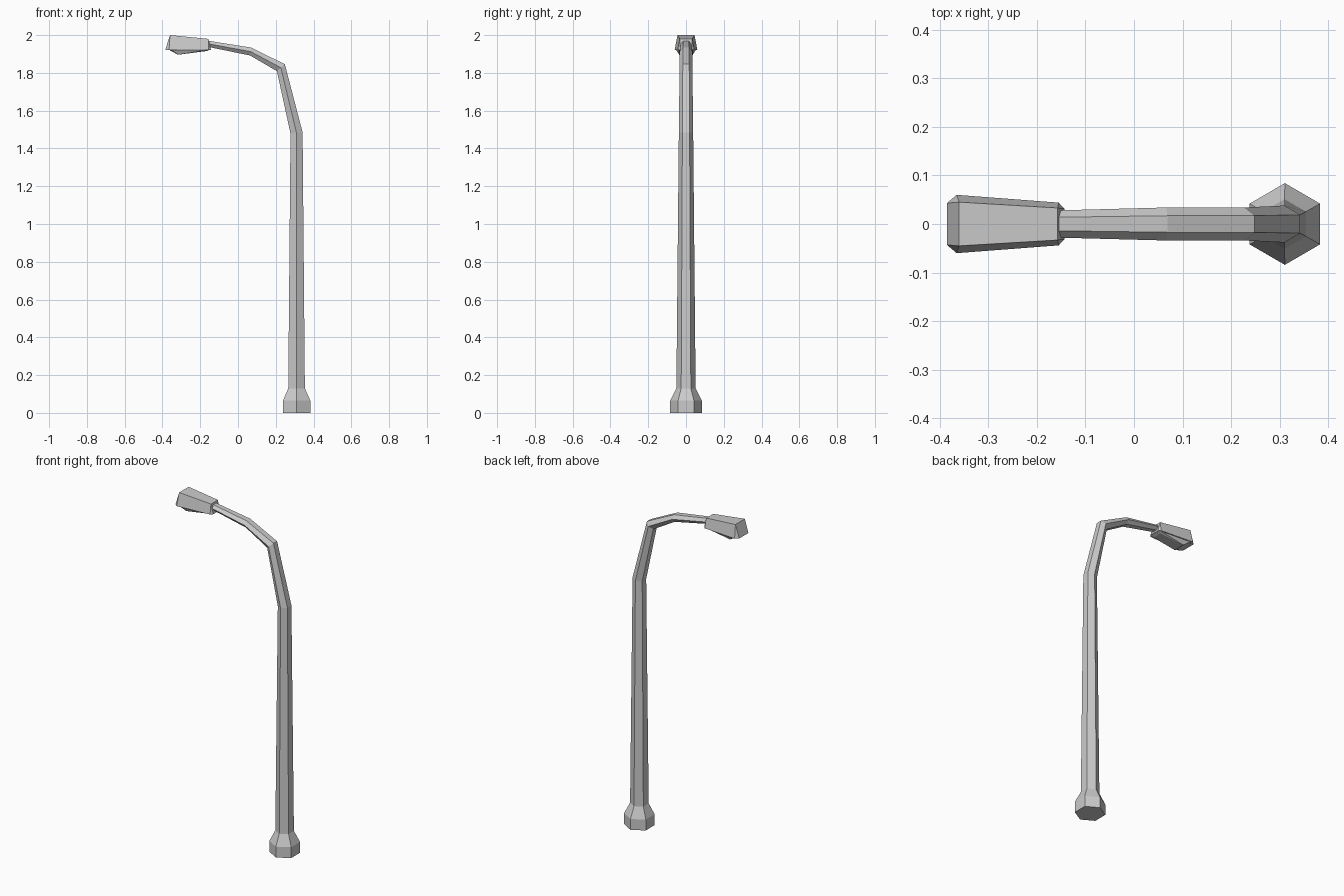
import bpy, bmesh

if "Cube" in bpy.data.objects:
    bpy.data.objects.remove(bpy.data.objects["Cube"])


def make_object(name, bm):
    bmesh.ops.recalc_face_normals(bm, faces=bm.faces)
    mesh = bpy.data.meshes.new(name)
    bm.to_mesh(mesh)
    bm.free()
    obj = bpy.data.objects.new(name, mesh)
    bpy.context.collection.objects.link(obj)
    return obj


def hex_loft(name, sections):
    """Hexagonal tube; each section is (outer x, z), (inner x, z), half width in y."""
    bm = bmesh.new()
    rings = []
    for (ox, oz), (ix, iz), w in sections:
        mx, mz = (ox + ix) / 2, (oz + iz) / 2
        pts = [(ox, -w / 2, oz), (ox, w / 2, oz), (mx, w, mz),
               (ix, w / 2, iz), (ix, -w / 2, iz), (mx, -w, mz)]
        rings.append([bm.verts.new(p) for p in pts])
    for a, b in zip(rings, rings[1:]):
        for i in range(6):
            j = (i + 1) % 6
            bm.faces.new((a[i], a[j], b[j], b[i]))
    bm.faces.new(rings[0])
    bm.faces.new(rings[-1])
    return make_object(name, bm)


def mirrored_hull(name, half):
    """Convex faceted solid from points on one side, mirrored across y."""
    bm = bmesh.new()
    for x, y, z in half:
        for s in (-1, 1):
            bm.verts.new((x, s * y, z))
    bmesh.ops.convex_hull(bm, input=bm.verts)
    bmesh.ops.dissolve_limit(bm, angle_limit=0.03, verts=bm.verts, edges=bm.edges)
    return make_object(name, bm)


# Flared foot, straight pole and bent arm as one tapering tube
hex_loft("pole_and_arm", [
    ((0.383, 0), (0.238, 0), 0.084),
    ((0.383, 0.065), (0.238, 0.065), 0.084),
    ((0.354, 0.13), (0.266, 0.13), 0.051),
    ((0.342, 1.485), (0.278, 1.478), 0.038),
    ((0.248, 1.846), (0.206, 1.809), 0.034),
    ((0.069, 1.934), (0.064, 1.892), 0.034),
    ((-0.157, 1.97), (-0.160, 1.938), 0.028),
])

# Lamp housing: narrow top, wider chamfered underside
mirrored_hull("lamp_housing", [
    (-0.360, 0.045, 2.0), (-0.157, 0.033, 1.98),
    (-0.385, 0.043, 1.922), (-0.365, 0.060, 1.922),
    (-0.155, 0.044, 1.922), (-0.143, 0.031, 1.922),
])

# Wedge lens below the housing
mirrored_hull("lamp_lens", [
    (-0.365, 0.042, 1.922), (-0.352, 0.052, 1.922),
    (-0.160, 0.038, 1.922), (-0.150, 0.027, 1.922),
    (-0.318, 0.036, 1.896), (-0.165, 0.026, 1.916),
])
